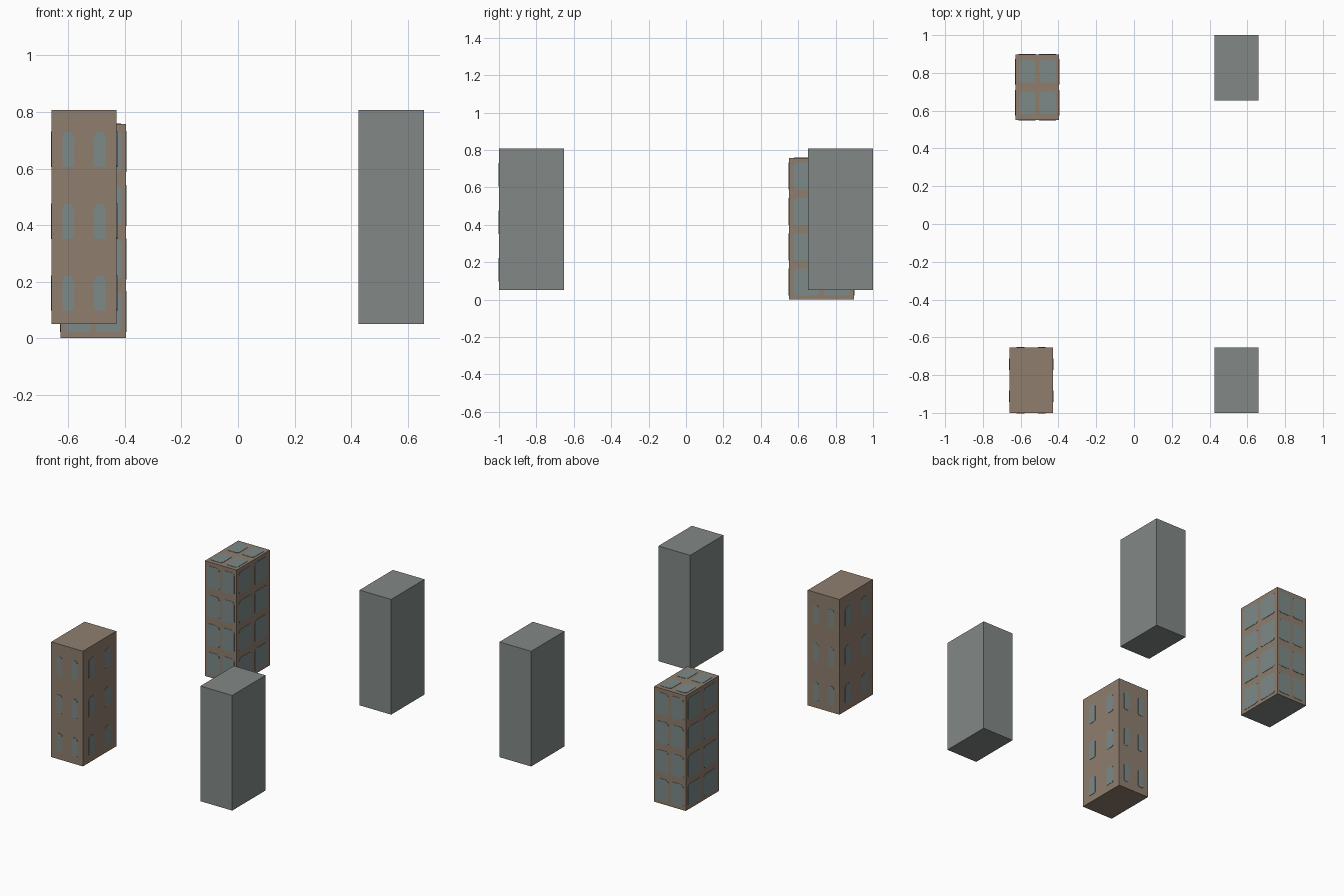
import bpy, bmesh, math
from mathutils import Vector

if "Cube" in bpy.data.objects:
    bpy.data.objects.remove(bpy.data.objects["Cube"])


def srgb(r, g, b):
    lin = lambda c: ((c / 255 + 0.055) / 1.055) ** 2.4 if c > 10 else c / 255 / 12.92
    return (lin(r), lin(g), lin(b), 1)


def material(name, rgb):
    m = bpy.data.materials.new(name)
    m.diffuse_color = srgb(*rgb)
    m.use_nodes = True
    m.node_tree.nodes["Principled BSDF"].inputs["Base Color"].default_value = m.diffuse_color
    return m


GREY = material("concrete grey", (130, 137, 134))
BROWN = material("stone brown", (143, 126, 110))
GLASS = material("window blue grey", (124, 138, 137))
SIZE = Vector((0.231, 0.347, 0.758))
UP = Vector((0, 0, 1))


def finish(bm, name, mats):
    bmesh.ops.recalc_face_normals(bm, faces=bm.faces)
    me = bpy.data.meshes.new(name)
    bm.to_mesh(me)
    bm.free()
    for m in mats:
        me.materials.append(m)
    ob = bpy.data.objects.new(name, me)
    bpy.context.collection.objects.link(ob)
    return ob


def tower(name, centre, mats, grey_base=False):
    bm = bmesh.new()
    bmesh.ops.create_cube(bm, size=1)
    for v in bm.verts:
        v.co = Vector(a * b for a, b in zip(v.co, SIZE)) + Vector(centre)
    for f in bm.faces:
        if grey_base and f.calc_center_median().z < 0.01:
            f.material_index = 1
    return finish(bm, name, mats)


def pane(bm, centre, u, v, w, h, r_top, r_bottom):
    """Thin plate with rounded corners lying in the u, v plane."""
    n = u.cross(v)
    pts = []
    for sx, sy, start in ((1, 1, 0), (-1, 1, 90), (-1, -1, 180), (1, -1, 270)):
        r = r_top if sy > 0 else r_bottom
        for i in range(5):
            a = math.radians(start + i * 22.5)
            pts.append((sx * (w / 2 - r) + r * math.cos(a),
                        sy * (h / 2 - r) + r * math.sin(a)))
    ring = [[bm.verts.new(centre + u * x + v * y + n * d) for x, y in pts]
            for d in (-0.001, 0.002)]
    bm.faces.new(ring[1])
    bm.faces.new(ring[0][::-1])
    for i in range(len(pts)):
        j = (i + 1) % len(pts)
        bm.faces.new((ring[0][i], ring[0][j], ring[1][j], ring[1][i]))


def windows(name, centre, rows, h, w_frac, offset, r_top, r_bottom):
    """Two columns of panes on each of the four walls."""
    bm = bmesh.new()
    c = Vector(centre)
    base = c.z - SIZE.z / 2
    for n in (Vector((0, -1, 0)), Vector((0, 1, 0)), Vector((1, 0, 0)), Vector((-1, 0, 0))):
        u = UP.cross(n)
        depth = SIZE.x / 2 if n.x else SIZE.y / 2
        width = SIZE.y if n.x else SIZE.x
        w = width * w_frac
        for z in rows:
            for s in (-1, 1):
                p = c + n * depth + u * (s * width * offset)
                p.z = base + z
                pane(bm, p, u, UP, w, h, min(r_top, w * 0.499), r_bottom)
    return bm


# two plain grey towers on the right
for side, y in (("front", -0.8265), ("back", 0.8265)):
    tower(side + "_right_tower", (0.5425, y, 0.429), [GREY])

# front left tower with small arched windows
FL = (-0.5445, -0.8265, 0.429)
tower("front_left_tower", FL, [BROWN])
finish(windows("arched", FL, (0.11, 0.364, 0.618), 0.125, 0.175, 0.243, 0.02, 0.01),
       "front_left_windows", [GLASS])

# back left tower with large panes, also on its roof
BL = (-0.5115, 0.7245, 0.379)
tower("back_left_tower", BL, [BROWN, GREY], grey_base=True)
bm = windows("large", BL, (0.094, 0.281, 0.47, 0.66), 0.145, 0.39, 0.235, 0.022, 0.015)
for sx in (-1, 1):
    for sy in (-1, 1):
        p = Vector((BL[0] + sx * 0.055, BL[1] + sy * 0.085, SIZE.z))
        pane(bm, p, Vector((1, 0, 0)), Vector((0, 1, 0)), 0.085, 0.122, 0.018, 0.018)
finish(bm, "back_left_windows", [GLASS])
